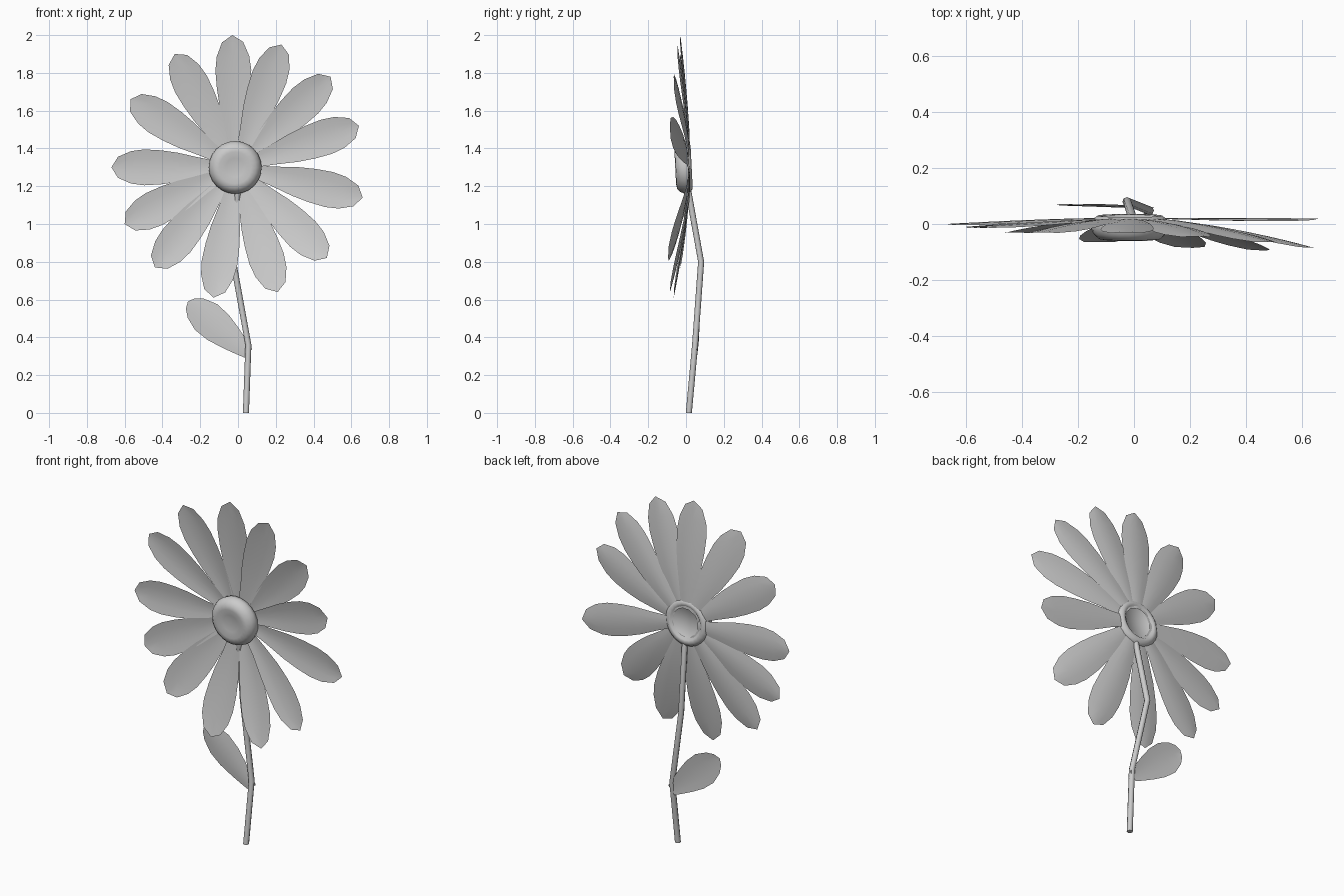
import bpy
import bmesh
import math
from mathutils import Vector, Matrix

cube = bpy.data.objects.get("Cube")
if cube:
    bpy.data.objects.remove(cube, do_unlink=True)

grey = bpy.data.materials.new("plain grey")
grey.use_nodes = True
grey.diffuse_color = (0.6, 0.6, 0.6, 1)
grey.node_tree.nodes["Principled BSDF"].inputs["Base Color"].default_value = (0.6, 0.6, 0.6, 1)


def finish(name, bm, angle=60):
    bmesh.ops.recalc_face_normals(bm, faces=bm.faces)
    mesh = bpy.data.meshes.new(name)
    bm.to_mesh(mesh)
    bm.free()
    mesh.materials.append(grey)
    obj = bpy.data.objects.new(name, mesh)
    bpy.context.collection.objects.link(obj)
    bpy.ops.object.select_all(action='DESELECT')
    obj.select_set(True)
    bpy.context.view_layer.objects.active = obj
    bpy.ops.object.shade_smooth_by_angle(angle=math.radians(angle))
    return obj


def blade(name, base, tip, outline, cup=0.01, power=1.5):
    """Thin cupped sheet running from base to tip; outline = (fraction, half width)."""
    base, tip = Vector(base), Vector(tip)
    side = (tip - base).cross(Vector((0, 1, 0))).normalized()
    bm = bmesh.new()
    rows = []
    for s, half in outline:
        mid = base.lerp(tip, s)
        mid.y = base.y + (tip.y - base.y) * s ** power
        rows.append([bm.verts.new(mid + side * half * t - Vector((0, cup * t * t * half / 0.09, 0)))
                     for t in (-1, -0.5, 0, 0.5, 1)])
    for a, b in zip(rows, rows[1:]):
        for i in range(4):
            bm.faces.new((a[i], a[i + 1], b[i + 1], b[i]))
    # pointed end
    end = bm.verts.new(tip)
    for i in range(4):
        bm.faces.new((rows[-1][i], rows[-1][i + 1], end))
    return finish(name, bm)


# Petals, clockwise from the top
centre = Vector((-0.01, 0, 1.30))
petal_outline = [(0, 0.03), (0.2, 0.052), (0.4, 0.078), (0.55, 0.09),
                 (0.7, 0.095), (0.82, 0.086), (0.94, 0.056)]
petal_tips = [(-0.03, -0.03, 2.0), (0.23, -0.045, 1.95), (0.49, -0.065, 1.78),
              (0.64, -0.085, 1.52), (0.66, 0.02, 1.14), (0.47, -0.095, 0.82),
              (0.21, -0.085, 0.64), (-0.13, -0.065, 0.61), (-0.44, -0.03, 0.77),
              (-0.60, -0.01, 1.0), (-0.67, 0.0, 1.30), (-0.57, -0.01, 1.66),
              (-0.335, -0.03, 1.90)]
for n, tip in enumerate(petal_tips, 1):
    out = Vector((tip[0], 0, tip[2])) - centre
    base = centre + out.normalized() * 0.08
    base.y = 0.018 + 0.004 * (n % 2)
    blade(f"petal_{n}", base, tip, petal_outline)

# Flower centre: a lathed button, dished front and back
profile = [(0, -0.047), (0.05, -0.049), (0.085, -0.057), (0.11, -0.053),
           (0.13, -0.035), (0.14, -0.01), (0.135, 0.015), (0.115, 0.03),
           (0.098, 0.028), (0.085, 0.014), (0, 0.01)]
bm = bmesh.new()
chain = [bm.verts.new((r, y, 0)) for r, y in profile]
edges = [bm.edges.new(pair) for pair in zip(chain, chain[1:])]
bmesh.ops.spin(bm, geom=chain + edges, cent=(0, 0, 0), axis=(0, 1, 0),
               angle=math.tau, steps=24, use_merge=True)
bmesh.ops.remove_doubles(bm, verts=bm.verts, dist=0.0005)
bmesh.ops.transform(bm, verts=bm.verts,
                    matrix=Matrix.Translation((-0.015, 0, 1.30)) @ Matrix.Rotation(0.05, 4, 'X'))
finish("flower_centre", bm)

# Stem: an eight-sided tube along a bent path
path = [(0.042, 0.015, 0), (0.055, 0.048, 0.36), (-0.025, 0.08, 0.80), (0.0, 0.008, 1.2)]
bm = bmesh.new()
rings = []
for x, y, z in path:
    rings.append([bm.verts.new((x + 0.016 * math.cos(math.tau * k / 8),
                                y + 0.016 * math.sin(math.tau * k / 8), z)) for k in range(8)])
for a, b in zip(rings, rings[1:]):
    for k in range(8):
        j = (k + 1) % 8
        bm.faces.new((a[k], a[j], b[j], b[k]))
bm.faces.new(rings[0][::-1])
bm.faces.new(rings[-1])
finish("stem", bm)

# Leaf on the right of the stem
leaf_outline = [(0, 0.03), (0.15, 0.05), (0.3, 0.068), (0.5, 0.087),
                (0.7, 0.09), (0.87, 0.066), (0.96, 0.036)]
blade("leaf", (0.055, 0.055, 0.315), (-0.265, 0.066, 0.59), leaf_outline, cup=-0.008, power=1)
